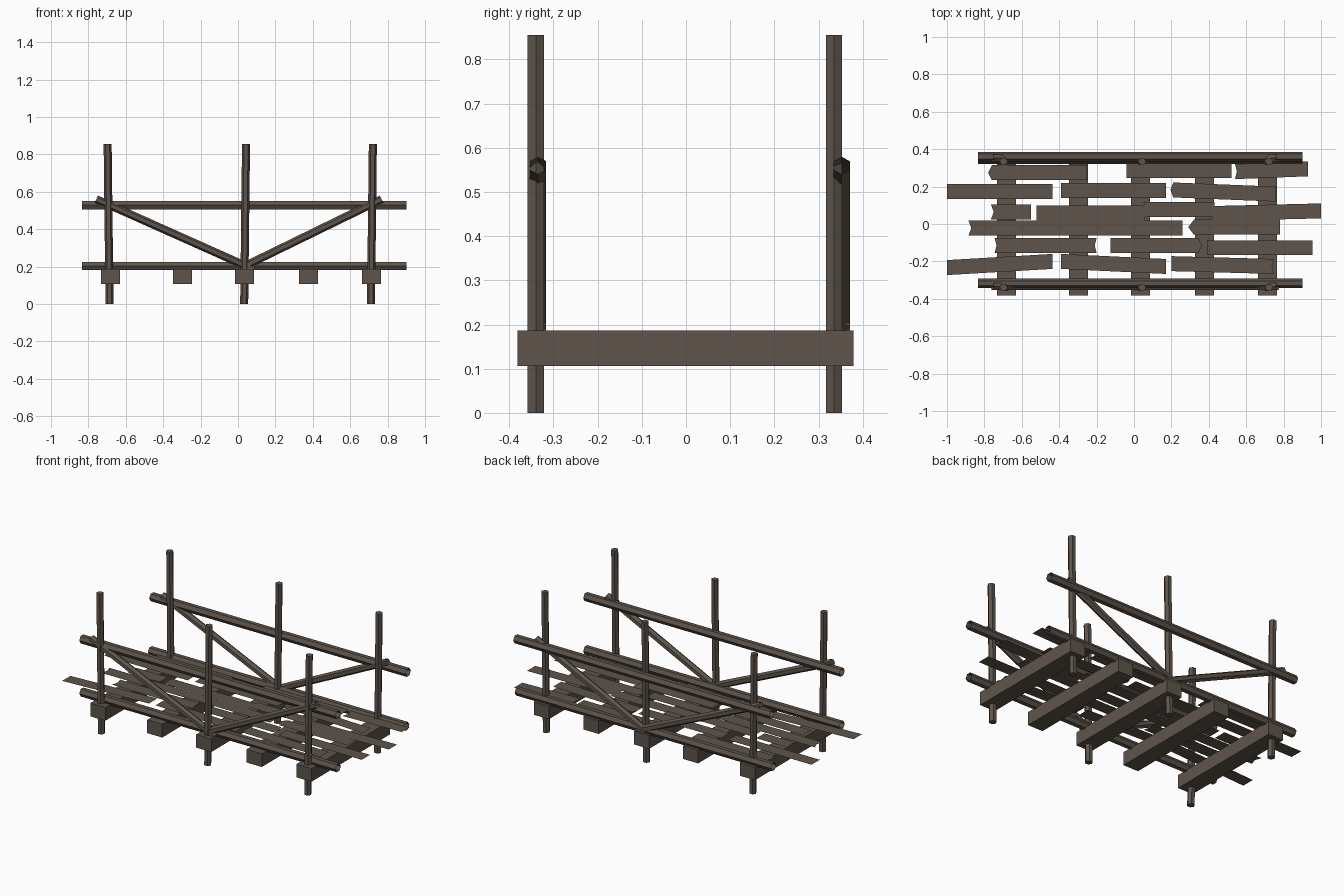
import bpy, math
from mathutils import Vector

wood = bpy.data.materials.new("weathered brown wood")
wood.diffuse_color = (0.112, 0.09, 0.071, 1)


def add_mesh(name, verts, faces):
    me = bpy.data.meshes.new(name)
    me.from_pydata(verts, [], faces)
    me.materials.append(wood)
    ob = bpy.data.objects.new(name, me)
    bpy.context.collection.objects.link(ob)
    return ob


def pole(name, a, b, r, corner, capped):
    """Six-sided pole from a to b, with one corner pointing along 'corner'."""
    a, b = Vector(a), Vector(b)
    d = (b - a).normalized()
    u = Vector(corner)
    u = (u - d * u.dot(d)).normalized()
    w = d.cross(u)
    verts = []
    for p in (a, b):
        for i in range(6):
            t = i * math.pi / 3
            verts.append(p + (u * math.cos(t) + w * math.sin(t)) * r)
    faces = [(i, (i + 1) % 6, (i + 1) % 6 + 6, i + 6) for i in range(6)]
    if capped:
        faces += [tuple(range(5, -1, -1)), tuple(range(6, 12))]
    add_mesh(name, verts, faces)


# cross beams under the deck
for x in (-0.682, -0.297, 0.035, 0.377, 0.714):
    bpy.ops.mesh.primitive_cube_add(size=1, location=(x, -0.001, 0.1465))
    ob = bpy.context.object
    ob.name = ob.data.name = "cross_beam"
    for v in ob.data.vertices:
        v.co.x *= 0.102
        v.co.y *= 0.761
        v.co.z *= 0.081
    ob.data.materials.append(wood)

# railings: side name, post y, lower rail y, upper rail y, brace y
for side, py, ly, uy, by in (("front", -0.34, -0.317, -0.317, -0.335),
                             ("back", 0.335, 0.346, 0.36, 0.352)):
    for x0, x1 in ((-0.687, -0.697), (0.033, 0.043), (0.711, 0.721)):
        pole(side + "_post", (x0, py, 0), (x1, py, 0.855), 0.0215, (1, 0, 0), True)
    pole(side + "_lower_rail", (-0.835, ly, 0.203), (0.9, ly, 0.203), 0.026, (0, 1, 0), False)
    pole(side + "_upper_rail", (-0.835, uy, 0.528), (0.9, uy, 0.528), 0.026, (0, 1, 0), False)
    pole(side + "_left_brace", (-0.757, by, 0.56), (0.085, by, 0.184), 0.0215, (0, 0, 1), False)
    pole(side + "_right_brace", (0.02, by, 0.195), (0.768, by, 0.56), 0.0215, (0, 0, 1), False)

# deck planks: x start, x end, y start, y end, broken-end offsets (left, right)
planks = [
    (-0.76, -0.25, 0.275, 0.275, -0.02, 0), (-0.04, 0.52, 0.285, 0.285, 0, 0),
    (0.54, 0.93, 0.28, 0.295, 0.01, 0), (-1.0, -0.435, 0.174, 0.174, 0, 0),
    (-0.39, 0.17, 0.179, 0.179, 0, 0), (0.21, 0.76, 0.182, 0.16, -0.015, 0),
    (-0.765, -0.55, 0.065, 0.065, 0.015, 0), (-0.52, 0.06, 0.06, 0.06, 0, 0),
    (0.05, 0.43, 0.077, 0.077, 0.01, 0), (0.42, 1.0, 0.056, 0.07, 0, 0),
    (-0.885, -0.3, -0.022, -0.022, 0.015, 0), (-0.32, 0.26, -0.022, -0.022, 0, 0),
    (0.32, 0.78, -0.017, -0.017, -0.03, 0), (-0.745, -0.2, -0.115, -0.115, 0.01, -0.01),
    (-0.125, 0.345, -0.115, -0.115, 0, 0.018), (0.39, 0.955, -0.127, -0.127, 0, 0),
    (-1.0, -0.435, -0.233, -0.2, 0, 0), (-0.39, 0.17, -0.2, -0.227, 0, 0),
    (0.2, 0.75, -0.212, -0.227, 0, -0.012),
]
for i, (x0, x1, y0, y1, el, er) in enumerate(planks):
    z, h = 0.209 + 0.001 * (i % 3), 0.04
    add_mesh("deck_plank",
             [(x0, y0 - h, z), (x1, y1 - h, z), (x1 + er, y1, z),
              (x1, y1 + h, z), (x0, y0 + h, z), (x0 + el, y0, z)],
             [(0, 1, 2, 5), (5, 2, 3, 4)])
